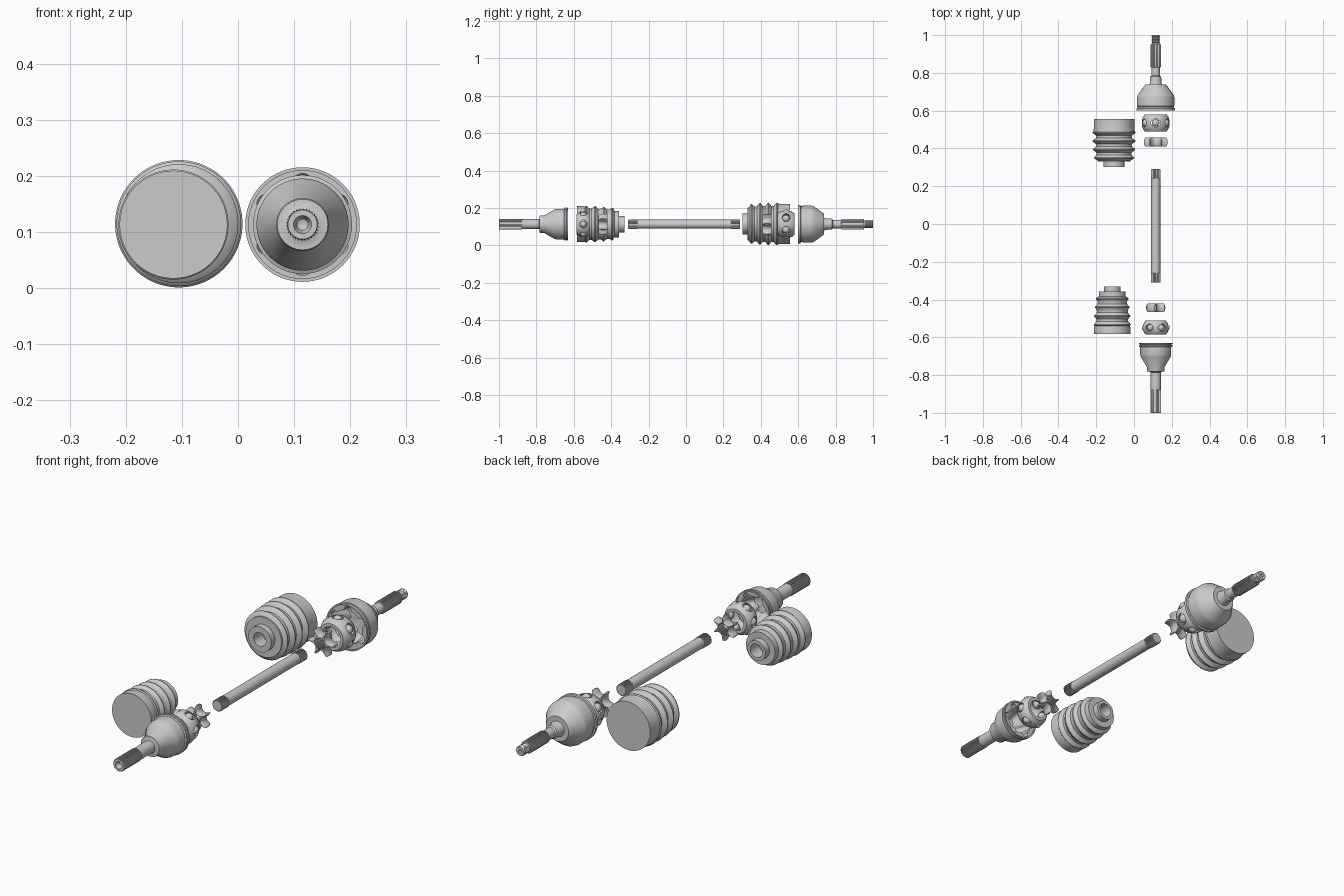
import bpy, bmesh
from math import sin, cos, pi, sqrt, radians

if "Cube" in bpy.data.objects:
    bpy.data.objects.remove(bpy.data.objects["Cube"])

AXIS = (0.115, 0.113)      # x, z of the drive line
N = 120                    # segments per revolution


def finish(ob, angle=32):
    bpy.ops.object.select_all(action='DESELECT')
    ob.select_set(True)
    bpy.context.view_layer.objects.active = ob
    bpy.ops.object.shade_smooth_by_angle(angle=radians(angle))
    return ob


def ring_radius(r, i, mode, phase, ball):
    """Radius of a ring at segment i: plain, splined, outward or inward ball grooves."""
    if mode == 's':
        return r if i % 4 < 2 else r - 0.0035
    if mode in ('g', 'i'):
        d = (2 * pi * i / N - phase + pi / 6) % (pi / 3) - pi / 6
        c = r - 0.001 if mode == 'g' else r - 0.006
        q = ball ** 2 - (c * sin(d)) ** 2
        if q > 0:
            return max(r, c * cos(d) + sqrt(q)) if mode == 'g' else min(r, c * cos(d) - sqrt(q))
    return r


def lathe(name, profile, side=1, centre=AXIS, phase=0, ball=0.02, closed=False):
    """Revolve (radius, y[, mode]) points about a line along y."""
    bm = bmesh.new()
    rings = []
    for p in profile:
        mode = p[2] if len(p) > 2 else ''
        ring = []
        for i in range(N):
            t = 2 * pi * i / N
            r = ring_radius(p[0], i, mode, phase, ball)
            ring.append(bm.verts.new((centre[0] + r * sin(t), side * p[1], centre[1] + r * cos(t))))
        rings.append(ring)
    pairs = list(zip(rings, rings[1:]))
    if closed:
        pairs.append((rings[-1], rings[0]))
    for a, b in pairs:
        for i in range(N):
            j = (i + 1) % N
            bm.faces.new((a[i], a[j], b[j], b[i]))
    bmesh.ops.remove_doubles(bm, verts=bm.verts, dist=1e-5)
    bmesh.ops.recalc_face_normals(bm, faces=bm.faces)
    me = bpy.data.meshes.new(name)
    bm.to_mesh(me)
    bm.free()
    ob = bpy.data.objects.new(name, me)
    bpy.context.collection.objects.link(ob)
    return finish(ob)


def cage(name, y, half, r, side, phase, ball):
    """Spherical band with six windows, each holding a ball."""
    steps = 8
    ys = [-half + 2 * half * k / steps for k in range(steps + 1)]
    crown = lambda v: r - 0.016 * abs(v / half) ** 2.4
    prof = [(crown(v), y + v) for v in ys]
    prof += [(crown(v) - 0.013, y + v) for v in reversed(ys)]
    ob = lathe(name, prof, side, closed=True)
    for k in range(6):
        t = phase + k * pi / 3
        loc = lambda q: (AXIS[0] + q * sin(t), side * y, AXIS[1] + q * cos(t))
        bpy.ops.mesh.primitive_cylinder_add(vertices=32, radius=1, depth=0.05,
                                            location=loc(r), rotation=(0, t, 0))
        cutter = bpy.context.object
        cutter.scale = (ball * 1.25, ball * 1.05, 1)
        m = ob.modifiers.new("window", 'BOOLEAN')
        m.operation, m.solver, m.object = 'DIFFERENCE', 'EXACT', cutter
        bpy.context.view_layer.objects.active = ob
        # apply before the smooth-by-angle pass
        bpy.ops.object.modifier_apply(modifier=m.name)
        bpy.data.objects.remove(cutter)
        bpy.ops.mesh.primitive_uv_sphere_add(segments=28, ring_count=14, radius=ball,
                                             location=loc(r - ball * 0.75))
        bpy.context.object.name = name + "_ball"
        finish(bpy.context.object)
    finish(ob)


def race(name, y0, y1, r, side, phase, ball):
    """Star-shaped inner race with a splined bore."""
    m = (y0 + y1) / 2
    lathe(name, [(0.026, y0, 's'), (r - 0.006, y0, 'i'), (r - 0.001, y0 + 0.01, 'i'), (r, m, 'i'),
                 (r - 0.001, y1 - 0.01, 'i'), (r - 0.006, y1, 'i'), (0.026, y1, 's')],
          side, phase=phase, ball=ball, closed=True)


def boot(name, side, centre, cuff, peaks, collar, neck, valley):
    """Bellows: wide closed cuff, tapering ridges, collar and narrow bored neck."""
    r, y_out, y_in = cuff
    prof = [(0, y_out), (r, y_out), (r, y_in)]
    for k, (pr, py) in enumerate(peaks):
        prof += [(pr - 0.004, py + 0.006), (pr, py + 0.002), (pr, py - 0.002), (pr - 0.004, py - 0.006)]
        if k < len(peaks) - 1:
            my = (py + peaks[k + 1][1]) / 2
            prof += [(pr - valley, my + 0.006), (pr - valley, my - 0.006)]
    cr, cy0, cy1 = collar
    nr, ny = neck
    prof += [(cr, cy0), (cr, cy1), (nr, cy1), (nr, ny), (0.03, ny), (0.03, ny + 0.06), (0, ny + 0.06)]
    lathe(name, prof, side, centre)


# Centre shaft with splined ends
lathe("centre_shaft", [(0, -0.31), (0.022, -0.31), (0.026, -0.307, 's'), (0.026, -0.26, 's'), (0.024, -0.26),
                       (0.024, 0.24), (0.026, 0.24, 's'), (0.026, 0.287, 's'), (0.022, 0.29), (0, 0.29)])

# Rear housing: threaded tip, splined stub, bell and grooved cavity
thread = []
for k in range(5):
    y = 0.995 - k * 0.008
    thread += [(0.022, y), (0.0195, y - 0.004)]
lathe("rear_housing",
      [(0, 0.985), (0.007, 0.985), (0.007, 1.0), (0.019, 1.0)] + thread +
      [(0.02, 0.953), (0.024, 0.953), (0.028, 0.95, 's'), (0.028, 0.832, 's'), (0.023, 0.828), (0.023, 0.785),
       (0.029, 0.78), (0.03, 0.75), (0.034, 0.738), (0.055, 0.738), (0.06, 0.732), (0.096, 0.682),
       (0.099, 0.67), (0.099, 0.624), (0.096, 0.622), (0.096, 0.614), (0.102, 0.612), (0.102, 0.60),
       (0.096, 0.60), (0.096, 0.606), (0.073, 0.606, 'g'), (0.075, 0.64, 'g'), (0.068, 0.67, 'g'),
       (0.05, 0.70, 'g'), (0, 0.71)], ball=0.019)

# Front housing: bored splined stub, cone and grooved cavity
lathe("front_housing",
      [(0, 0.975), (0.010, 0.98), (0.016, 1.0), (0.026, 1.0), (0.029, 0.997, 's'), (0.029, 0.88, 's'),
       (0.027, 0.876), (0.027, 0.785), (0.033, 0.782), (0.045, 0.782), (0.047, 0.778), (0.047, 0.757),
       (0.079, 0.703), (0.082, 0.69), (0.082, 0.652), (0.088, 0.649), (0.088, 0.642), (0.084, 0.640),
       (0.084, 0.637), (0.088, 0.635), (0.088, 0.63), (0.082, 0.63), (0.082, 0.635), (0.063, 0.635, 'g'),
       (0.064, 0.665, 'g'), (0.058, 0.69, 'g'), (0.038, 0.72, 'g'), (0, 0.73)],
      side=-1, phase=pi / 6, ball=0.016)

# Ball cages and inner races
cage("rear_cage", 0.535, 0.045, 0.074, 1, 0, 0.02)
cage("front_cage", 0.549, 0.037, 0.069, -1, pi / 6, 0.018)
race("rear_race", 0.41, 0.457, 0.062, 1, 0, 0.023)
race("front_race", 0.42, 0.467, 0.056, -1, pi / 6, 0.02)

# Rubber boots, set beside the drive line
boot("rear_boot", 1, (-0.1055, 0.1145), (0.107, 0.555, 0.505),
     [(0.1135, 0.485), (0.1135, 0.44), (0.111, 0.395), (0.106, 0.35)],
     (0.088, 0.337, 0.33), (0.056, 0.303), 0.018)
boot("front_boot", -1, (-0.115, 0.113), (0.096, 0.582, 0.548),
     [(0.098, 0.533), (0.096, 0.487), (0.092, 0.44), (0.087, 0.395)],
     (0.071, 0.383, 0.358), (0.044, 0.33), 0.014)
